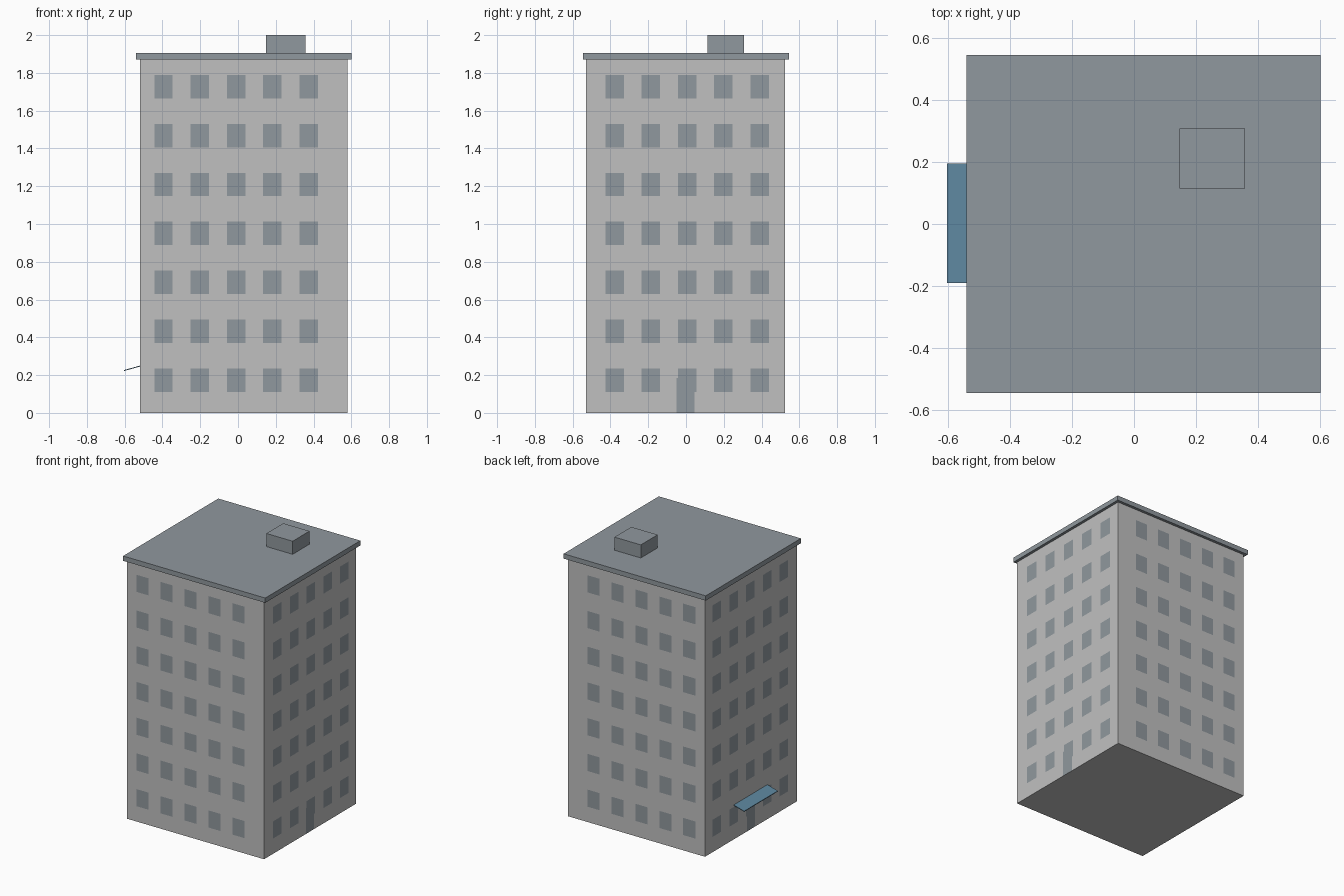
import bpy
import bmesh
from mathutils import Vector

if "Cube" in bpy.data.objects:
    bpy.data.objects.remove(bpy.data.objects["Cube"], do_unlink=True)


def make_material(name, rgb):
    mat = bpy.data.materials.new(name)
    mat.use_nodes = True
    mat.diffuse_color = (*rgb, 1)
    mat.node_tree.nodes["Principled BSDF"].inputs["Base Color"].default_value = (*rgb, 1)
    return mat


wall_grey = make_material("wall grey", (0.53, 0.53, 0.53))
slate_grey = make_material("slate grey", (0.28, 0.314, 0.342))
awning_blue = make_material("awning blue", (0.114, 0.246, 0.352))


def box_bmesh(low, high):
    """Box spanning two opposite corners."""
    low, high = Vector(low), Vector(high)
    bm = bmesh.new()
    bmesh.ops.create_cube(bm, size=1)
    for v in bm.verts:
        v.co = (low + high) / 2 + v.co * (high - low)
    return bm


def add_object(name, bm, *materials):
    bmesh.ops.recalc_face_normals(bm, faces=bm.faces)
    mesh = bpy.data.meshes.new(name)
    bm.to_mesh(mesh)
    bm.free()
    for mat in materials:
        mesh.materials.append(mat)
    obj = bpy.data.objects.new(name, mesh)
    bpy.context.collection.objects.link(obj)
    return obj


def spans(center, pitch, width, count):
    """Evenly spaced (start, end) intervals around a center."""
    mids = [center + (i - (count - 1) / 2) * pitch for i in range(count)]
    return [(m - width / 2, m + width / 2) for m in mids]


def inside(value, intervals):
    return any(a < value < b for a, b in intervals)


# Window and door layout
columns_x = spans(-0.01, 0.192, 0.097, 5)
columns_y = spans(0.006, 0.192, 0.097, 5)
rows = spans(0.95, 0.259, 0.124, 7)
door_y = (-0.05, 0.045)
door_top = 0.186

# Tower: walls cut along every opening edge, openings coloured by position
bm = box_bmesh((-0.52, -0.53, 0), (0.58, 0.525, 1.87))
cuts = [(0, c) for pair in columns_x for c in pair]
cuts += [(1, c) for pair in columns_y + [door_y] for c in pair]
cuts += [(2, c) for pair in rows for c in pair] + [(2, door_top)]
for axis, position in cuts:
    normal = Vector((0, 0, 0))
    normal[axis] = 1
    bmesh.ops.bisect_plane(bm, geom=bm.verts[:] + bm.edges[:] + bm.faces[:],
                           plane_co=normal * position, plane_no=normal)
bm.normal_update()
for face in bm.faces:
    c = face.calc_center_median()
    if abs(face.normal.z) > 0.5:
        continue
    on_side = abs(face.normal.x) > 0.5
    in_column = inside(c.y, columns_y) if on_side else inside(c.x, columns_x)
    window = in_column and inside(c.z, rows)
    door = on_side and inside(c.y, [door_y]) and c.z < door_top
    face.material_index = int(window or door)
add_object("tower_walls", bm, wall_grey, slate_grey)

# Roof slab and rooftop hut
add_object("roof_slab", box_bmesh((-0.54, -0.545, 1.87), (0.6, 0.545, 1.905)), slate_grey)
add_object("rooftop_hut", box_bmesh((0.147, 0.115, 1.905), (0.358, 0.308, 2)), slate_grey)

# Sloping awning over the side door
bm = box_bmesh((-0.603, -0.19, 0.222), (-0.52, 0.195, 0.227))
for v in bm.verts:
    if v.co.x > -0.56:
        v.co.z += 0.023
add_object("door_awning", bm, awning_blue)
